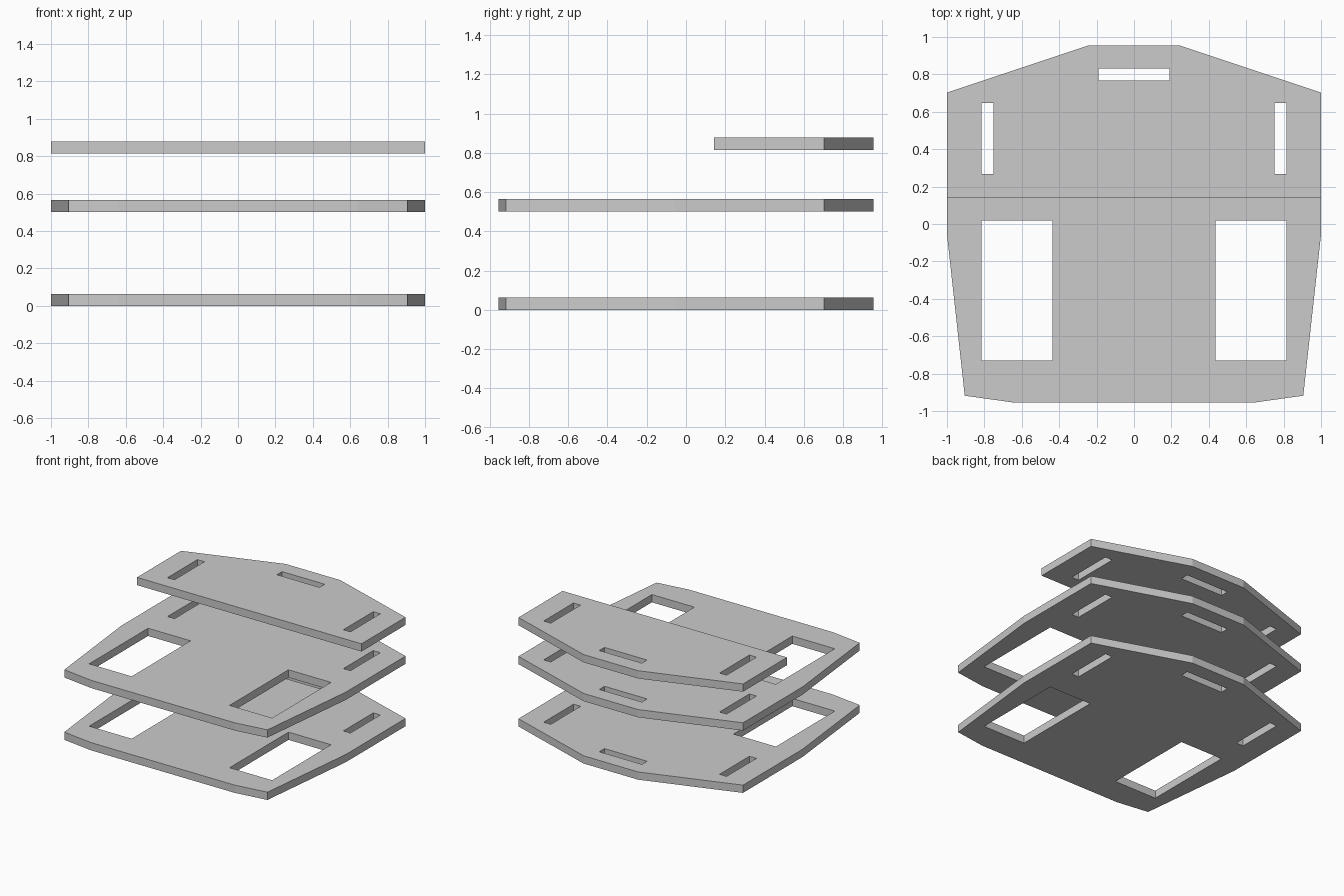
import bpy, bmesh
from mathutils import Vector

if "Cube" in bpy.data.objects:
    bpy.data.objects.remove(bpy.data.objects["Cube"])

THICK = 0.0625


def mirrored(half):
    """Close a right-hand half outline by mirroring it across x = 0."""
    return half + [(-x, y) for x, y in reversed(half)]


def rect(x0, x1, y0, y1):
    return [(x0, y0), (x1, y0), (x1, y1), (x0, y1)]


def plate(name, outline, holes, z):
    """Flat sheet with cut-outs, filled in 2D and then thickened upward."""
    bm = bmesh.new()
    edges = []
    for loop in [outline] + holes:
        verts = [bm.verts.new((x, y, z)) for x, y in loop]
        edges += [bm.edges.new((a, b)) for a, b in zip(verts, verts[1:] + verts[:1])]
    bmesh.ops.triangle_fill(bm, edges=edges, use_beauty=True, normal=Vector((0, 0, 1)))
    top = bmesh.ops.extrude_face_region(bm, geom=bm.faces[:])["geom"]
    moved = [g for g in top if isinstance(g, bmesh.types.BMVert)]
    bmesh.ops.translate(bm, verts=moved, vec=(0, 0, THICK))
    bmesh.ops.recalc_face_normals(bm, faces=bm.faces[:])
    mesh = bpy.data.meshes.new(name)
    bm.to_mesh(mesh)
    bm.free()
    obj = bpy.data.objects.new(name, mesh)
    bpy.context.collection.objects.link(obj)
    return obj


# Shared rear outline, and the two plate shapes
rear = [(1, 0.703), (0.243, 0.955)]
full_outline = mirrored([(0.64, -0.955), (0.905, -0.918), (1, -0.055)] + rear)
short_outline = mirrored([(1, 0.143)] + rear)

# Tab slots and wheel openings
slots = [rect(-0.19, 0.19, 0.766, 0.832)]
wheel_openings = []
for s in (-1, 1):
    slots.append(rect(s * 0.752, s * 0.815, 0.267, 0.647))
    wheel_openings.append(rect(s * 0.436, s * 0.815, -0.73, 0.02))

plate("bottom_plate", full_outline, slots + wheel_openings, 0)
plate("middle_plate", full_outline, slots + wheel_openings, 0.502)
plate("top_plate", short_outline, slots, 0.815)
